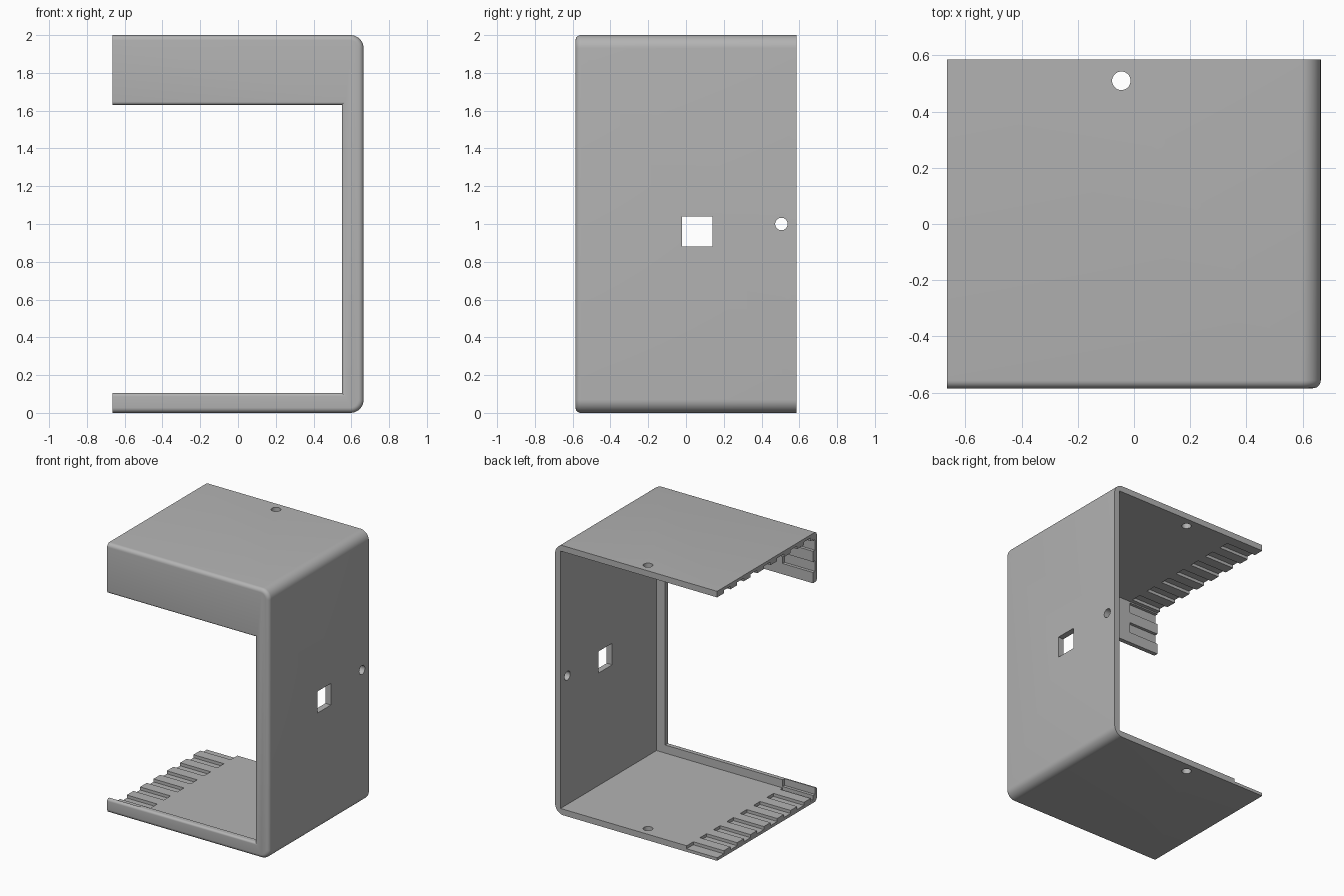
import bpy
import bmesh
from math import cos, sin, pi

if "Cube" in bpy.data.objects:
    bpy.data.objects.remove(bpy.data.objects["Cube"], do_unlink=True)

HX, HY, H = 0.665, 0.585, 2.0      # half width, half depth, height
WALL = 0.045                       # shell thickness
DEPTH = WALL / 2                   # groove depth
TOOTH = 0.0783                     # width of a tooth or a groove
REACH = 0.25                       # groove length from the open side

grey = bpy.data.materials.new("plain grey")
grey.use_nodes = True
colour = (0.45, 0.45, 0.45, 1)
grey.diffuse_color = colour
grey.node_tree.nodes["Principled BSDF"].inputs["Base Color"].default_value = colour


def finish(name, bm):
    bmesh.ops.recalc_face_normals(bm, faces=bm.faces)
    mesh = bpy.data.meshes.new(name)
    bm.to_mesh(mesh)
    bm.free()
    mesh.materials.append(grey)
    obj = bpy.data.objects.new(name, mesh)
    bpy.context.collection.objects.link(obj)
    return obj


def box_mesh(x, y, z):
    bm = bmesh.new()
    bmesh.ops.create_cube(bm, size=1)
    for v in bm.verts:
        v.co = [lo if c < 0 else hi for c, (lo, hi) in zip(v.co, (x, y, z))]
    return bm


def box(name, x, y, z):
    return finish(name, box_mesh(x, y, z))


def drill(name, radius, location, rotation=(0, 0, 0)):
    bpy.ops.mesh.primitive_cylinder_add(vertices=32, radius=radius, depth=3 * WALL,
                                        location=location, rotation=rotation)
    obj = bpy.context.object
    obj.name = name
    obj.data.materials.append(grey)
    return obj


def window_cutter():
    # Rectangle lofted front to back, flared at the front to round the opening rim
    r, steps = 0.018, 6
    rings = [(-HY - r, r)]
    for i in range(steps + 1):
        a = i / steps * pi / 2
        rings.append((-HY + r * (1 - cos(a)), r * (1 - sin(a))))
    rings.append((-HY + 2 * WALL, 0))
    bm = bmesh.new()
    loops = []
    for y, o in rings:
        xs, zs = (-HX - 0.1, 0.55 + o), (0.105 - o, 1.63 + o)
        loops.append([bm.verts.new((xs[i], y, zs[j]))
                      for i, j in ((0, 0), (1, 0), (1, 1), (0, 1))])
    for a, b in zip(loops, loops[1:]):
        for k in range(4):
            n = (k + 1) % 4
            bm.faces.new((a[k], a[n], b[n], b[k]))
    bm.faces.new(loops[0])
    bm.faces.new(loops[-1])
    return finish("window_cutter", bm)


# Outer block: large rounding along the closed side, small rounding around the front
bm = box_mesh((-HX, HX), (-HY, HY), (0, H))
edges = [e for e in bm.edges
         if all(v.co.x > 0 for v in e.verts)
         and abs(e.verts[0].co.y - e.verts[1].co.y) > 1]
bmesh.ops.bevel(bm, geom=edges, offset=0.07, segments=10, profile=0.5, affect='EDGES')
edges = [e for e in bm.edges
         if all(v.co.y < -HY + 0.001 for v in e.verts)
         and not all(v.co.x < -HX + 0.001 for v in e.verts)]
bmesh.ops.bevel(bm, geom=edges, offset=0.028, segments=6, profile=0.5, affect='EDGES')
shell = finish("enclosure_shell", bm)

# Hollow, window and holes
inner_y = -HY + WALL
cutters = [
    box("cavity_cutter", (-HX - 0.1, HX - WALL), (inner_y, HY + 0.1), (WALL, H - WALL)),
    window_cutter(),
    box("port_cutter", (HX - 0.1, HX + 0.1), (-0.02, 0.14), (0.88, 1.04)),
    drill("side_hole_cutter", 0.033, (HX - WALL / 2, 0.505, 1.0), (0, pi / 2, 0)),
    drill("top_hole_cutter", 0.033, (-0.045, 0.51, H - WALL / 2)),
    drill("bottom_hole_cutter", 0.033, (-0.045, 0.51, WALL / 2)),
]

# Joint grooves on the inside of the floor and roof, staggered by one tooth
groove_x = (-HX - 0.05, -HX + REACH)
for i in range(8):
    back = HY - 2 * i * TOOTH
    front = max(back - TOOTH, inner_y)
    over = 0.05 if i == 0 else 0
    cutters.append(box("floor_groove_cutter", groove_x, (front, back + over),
                       (WALL - DEPTH, WALL + 0.02)))
    if i < 7:
        cutters.append(box("roof_groove_cutter", groove_x,
                           (back - 2 * TOOTH, back - TOOTH),
                           (H - WALL - 0.02, H - WALL + DEPTH)))

# Joint grooves on the inside of the front panel and the lower lip
for z in (0.055, 1.71, 1.867):
    cutters.append(box("front_groove_cutter", groove_x,
                       (inner_y - DEPTH, inner_y + 0.02), (z, z + TOOTH)))

bpy.ops.object.select_all(action='DESELECT')
bpy.context.view_layer.objects.active = shell
shell.select_set(True)
for cutter in cutters:
    cutter.hide_render = True
    mod = shell.modifiers.new("cut", 'BOOLEAN')
    mod.operation = 'DIFFERENCE'
    mod.solver = 'EXACT'
    mod.object = cutter
    bpy.ops.object.modifier_apply(modifier=mod.name)
    bpy.data.objects.remove(cutter, do_unlink=True)

bpy.ops.object.shade_smooth_by_angle(angle=pi / 6)
